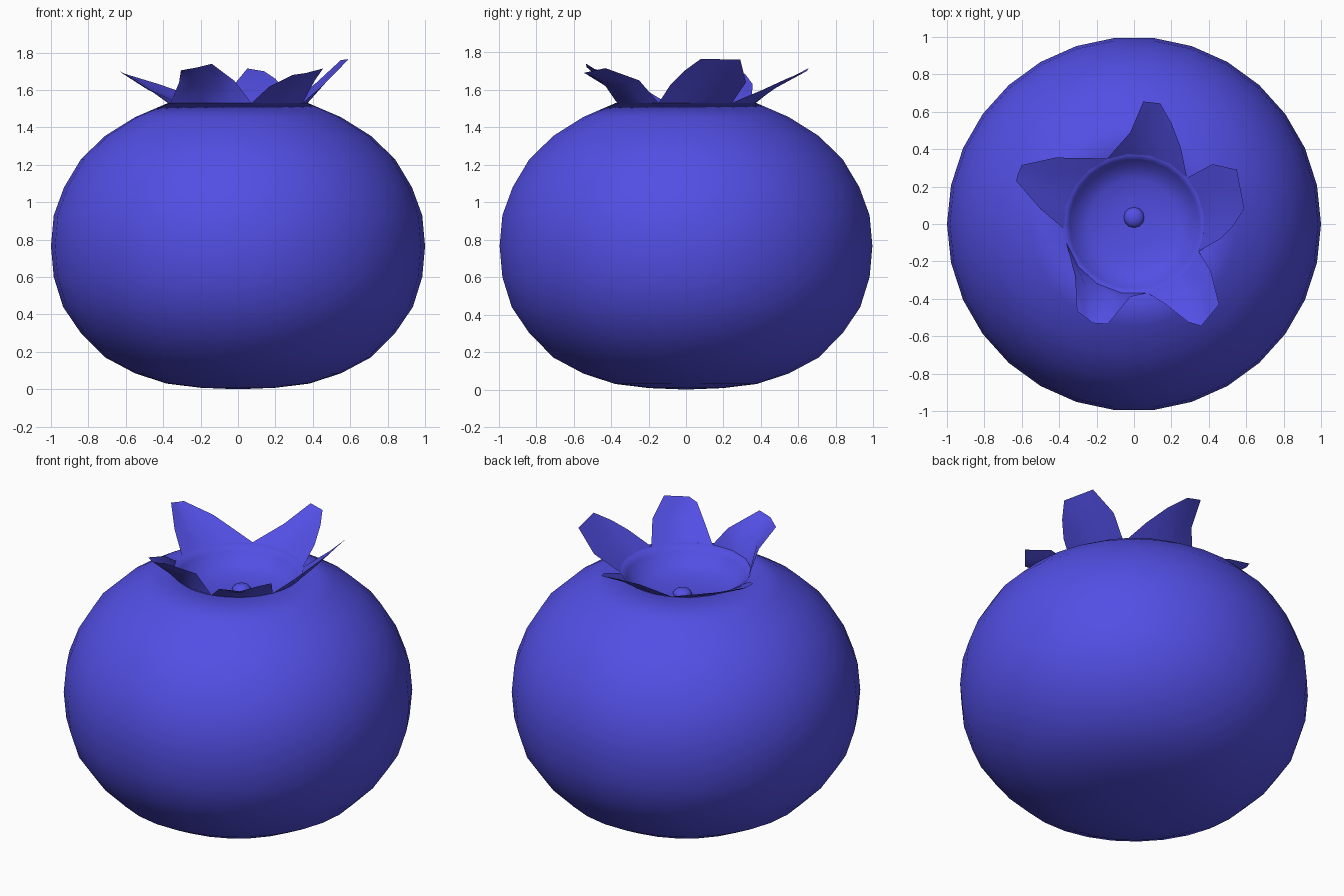
import bpy, bmesh
from math import sin, cos, radians

if "Cube" in bpy.data.objects:
    bpy.data.objects.remove(bpy.data.objects["Cube"])

blue = bpy.data.materials.new("berry_blue")
blue.diffuse_color = (0.085, 0.078, 0.78, 1)
blue.use_nodes = True
blue.node_tree.nodes["Principled BSDF"].inputs["Base Color"].default_value = blue.diffuse_color
SIDES = 30


def finish(bm, name):
    mesh = bpy.data.meshes.new(name)
    bmesh.ops.recalc_face_normals(bm, faces=bm.faces)
    for f in bm.faces:
        f.smooth = True
    bm.to_mesh(mesh)
    bm.free()
    mesh.materials.append(blue)
    ob = bpy.data.objects.new(name, mesh)
    bpy.context.collection.objects.link(ob)
    return ob


def lathe(name, profile):
    bm = bmesh.new()
    verts = [bm.verts.new((r, 0, z)) for r, z in profile]
    edges = [bm.edges.new(p) for p in zip(verts, verts[1:])]
    bmesh.ops.spin(bm, geom=verts + edges, cent=(0, 0, 0), axis=(0, 0, 1),
                   angle=radians(360), steps=SIDES, use_merge=True)
    bmesh.ops.remove_doubles(bm, verts=bm.verts, dist=0.001)
    return finish(bm, name)


# Round fruit body, running over the rim into the shallow bowl
lathe("berry_body", [
    (0, 0), (0.2, 0.008), (0.38, 0.03), (0.55, 0.085), (0.71, 0.17), (0.84, 0.30),
    (0.935, 0.44), (0.985, 0.60), (1.0, 0.765), (0.985, 0.93), (0.93, 1.08),
    (0.84, 1.23), (0.71, 1.355), (0.55, 1.455), (0.375, 1.53),
    (0.345, 1.49), (0.30, 1.44), (0.24, 1.41), (0.12, 1.395), (0, 1.39)])

# Small stub in the middle of the bowl
bm = bmesh.new()
bmesh.ops.create_uvsphere(bm, u_segments=12, v_segments=8, radius=0.055)
bmesh.ops.scale(bm, vec=(1, 1, 0.6), verts=bm.verts)
bmesh.ops.translate(bm, vec=(0, 0.035, 1.395), verts=bm.verts)
finish(bm, "centre_stub")


# Crown petals: base arc on the rim, then a middle row and a tip row
def petal(name, a0, a1, middle, tip):
    bm = bmesh.new()
    base = []
    for i in range(5):
        a = radians(a0 + (a1 - a0) * i / 4)
        base.append((0.375 * cos(a), 0.375 * sin(a), 1.53))

    def widen(row):
        pts = []
        for p, q in zip(row, row[1:]):
            pts += [p, tuple((s + t) / 2 for s, t in zip(p, q))]
        return pts + [row[-1]]

    rows = [[bm.verts.new(p) for p in r] for r in (base, widen(middle), widen(tip))]
    for lo, hi in zip(rows, rows[1:]):
        for i in range(4):
            bm.faces.new((lo[i], lo[i + 1], hi[i + 1], hi[i]))
    finish(bm, name)


petal("petal_right", -23, 41,
      [(0.46, -0.08, 1.63), (0.47, 0.12, 1.64), (0.42, 0.32, 1.64)],
      [(0.53, -0.01, 1.70), (0.59, 0.08, 1.765), (0.55, 0.29, 1.76)])
petal("petal_back", 41, 113,
      [(0.25, 0.41, 1.60), (0.10, 0.48, 1.61), (-0.02, 0.49, 1.63)],
      [(0.20, 0.54, 1.66), (0.14, 0.645, 1.70), (0.05, 0.655, 1.715)])
petal("petal_left", 111, 184,
      [(-0.42, 0.355, 1.63), (-0.48, 0.19, 1.60), (-0.50, 0.08, 1.62)],
      [(-0.60, 0.315, 1.685), (-0.62, 0.27, 1.69), (-0.63, 0.23, 1.70)])
petal("petal_front_left", 196, 281,
      [(-0.315, -0.28, 1.64), (-0.19, -0.42, 1.62), (-0.02, -0.39, 1.65)],
      [(-0.305, -0.465, 1.705), (-0.22, -0.53, 1.72), (-0.14, -0.535, 1.74)])
petal("petal_front_right", 281, 337,
      [(0.17, -0.43, 1.62), (0.32, -0.38, 1.62), (0.41, -0.25, 1.65)],
      [(0.29, -0.525, 1.68), (0.36, -0.545, 1.69), (0.455, -0.43, 1.715)])
